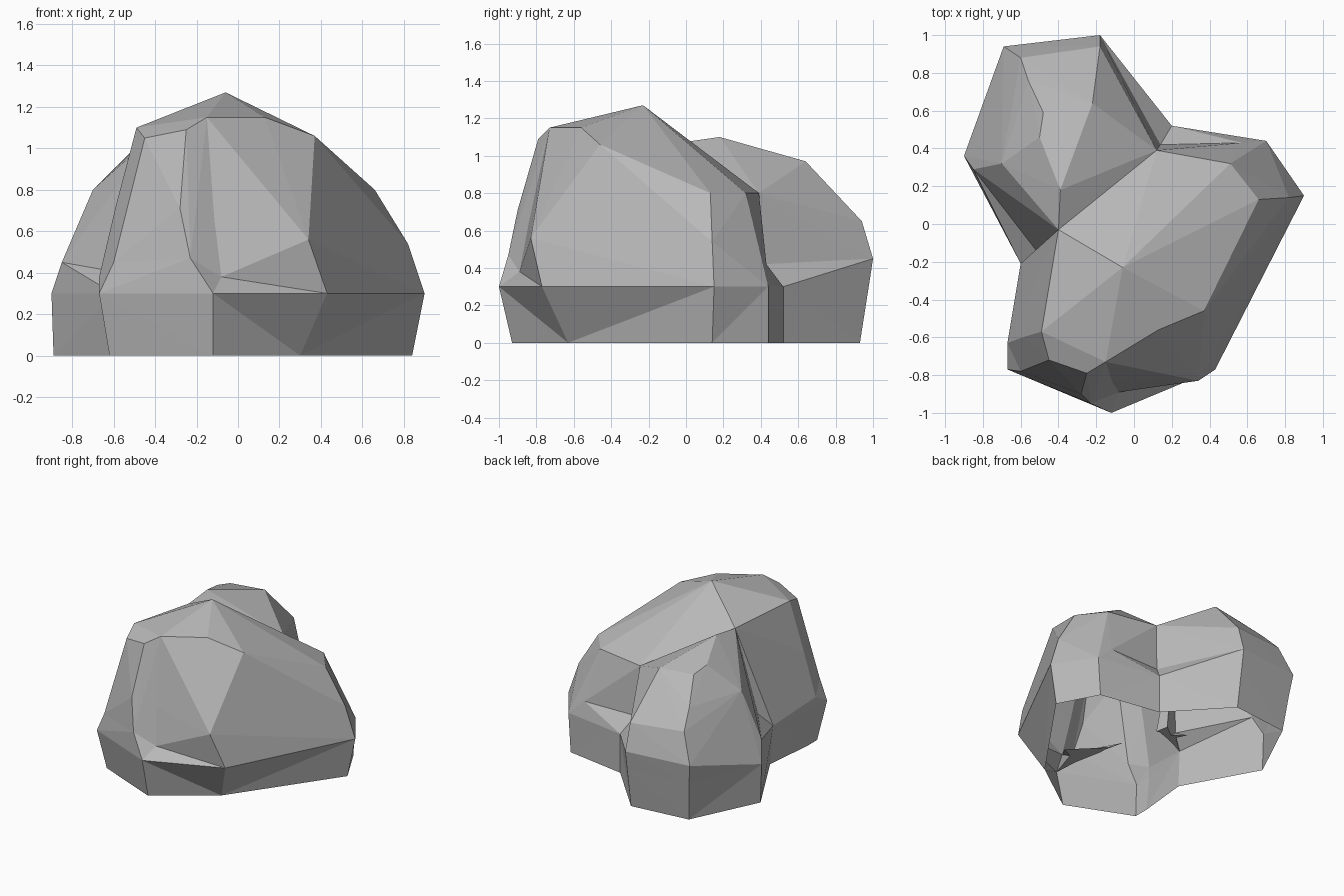
import bpy
import bmesh

default_cube = bpy.data.objects.get("Cube")
if default_cube:
    bpy.data.objects.remove(default_cube, do_unlink=True)


def make_material(name, colour):
    material = bpy.data.materials.new(name)
    material.use_nodes = True
    material.diffuse_color = colour
    shader = material.node_tree.nodes["Principled BSDF"]
    shader.inputs["Base Color"].default_value = colour
    shader.inputs["Roughness"].default_value = 1
    return material


def add_object(name, bm):
    bmesh.ops.recalc_face_normals(bm, faces=bm.faces[:])
    mesh = bpy.data.meshes.new(name)
    bm.to_mesh(mesh)
    bm.free()
    mesh.materials.append(stone)
    block = bpy.data.objects.new(name, mesh)
    bpy.context.collection.objects.link(block)
    return block


def chiselled_block(name, corners, core):
    """Wrap a faceted convex block around its corners and a root sunk in the base."""
    bm = bmesh.new()
    for corner in corners:
        bm.verts.new(corner)
    for x, y in core:
        bm.verts.new((x, y, .2))
    hull = bmesh.ops.convex_hull(bm, input=bm.verts[:])
    spare = set(hull["geom_interior"]) | set(hull["geom_unused"])
    loose = [item for item in spare if isinstance(item, bmesh.types.BMVert)]
    bmesh.ops.delete(bm, geom=loose, context="VERTS")
    return add_object(name, bm)


def flared_base(name, rim, ground):
    """Solid base whose sides fold along the shorter diagonal of each panel."""
    bm = bmesh.new()
    top = [bm.verts.new(point) for point in rim]
    low = [bm.verts.new((x, y, 0)) for x, y in ground]
    for i in range(len(top)):
        a, b, c, d = low[i], low[i - 1], top[i - 1], top[i]
        if (a.co - c.co).length < (b.co - d.co).length:
            panels = (a, b, c), (a, c, d)
        else:
            panels = (a, b, d), (b, c, d)
        for panel in panels:
            bm.faces.new(panel)
    bm.faces.new(top)
    bm.faces.new(reversed(low))
    return add_object(name, bm)


def fuse(target, other):
    """Join another block into the target and discard the spare block."""
    modifier = target.modifiers.new("fuse", "BOOLEAN")
    modifier.operation = "UNION"
    modifier.solver = "EXACT"
    modifier.object = other
    bpy.context.view_layer.objects.active = target
    bpy.ops.object.modifier_apply(modifier=modifier.name)
    bpy.data.objects.remove(other, do_unlink=True)


stone = make_material("grey stone", (.48, .48, .48, 1))

# Rim corners of the base
toe = (-.12, -1, .3)
front_right = (.43, -.77, .3)
right = (.90, .15, .3)
back_right = (.70, .44, .3)
back_notch_rim = (.20, .52, .3)
lobe_right = (-.18, .977, .3)
lobe_left = (-.67, .92, .3)
lobe_side = (-.90, .36, .3)
left_notch_rim = (-.60, -.21, .3)
slab_left = (-.67, -.63, .3)
slab_corner = (-.67, -.77, .3)

# Corners shared by neighbouring blocks
peak = (-.06, -.23, 1.27)
saddle = (-.40, -.03, 1.07)
left_notch = (-.51, -.15, .39)
back_notch = (.12, .39, .8)
back_notch_low = (.14, .42, .42)
shoulder_low = (.57, .43, .42)
lobe_tip = (-.18, 1, .45)
lobe_flank = (-.85, .29, .45)
front_brow = (-.15, -.73, 1.15)
crease = (-.20, -.84, .67)
crease_low = (-.08, -.89, .38)
slab_edge = (-.23, -.95, .47)
slab_edge_left = (-.60, -.78, .45)
slab_side = (-.67, -.63, .38)

rock = flared_base(
    "rock",
    [toe, front_right, right, back_right, back_notch_rim, lobe_right,
     lobe_left, lobe_side, left_notch_rim, slab_left, slab_corner],
    [(-.12, -.93), (.30, -.63), (.84, .14), (.68, .44), (.20, .52), (-.18, .93),
     (-.64, .88), (-.89, .36), (-.58, -.2), (-.62, -.6), (-.62, -.72)])

blocks = [
    # Large block: front right slope, summit and back right shoulder
    chiselled_block(
        "boulder",
        [peak, saddle, front_brow, crease, crease_low, back_notch,
         back_notch_low, shoulder_low, front_right, right, back_right,
         (.37, -.46, 1.06), (.13, -.56, 1.15), (.34, -.83, .56),
         (.66, .13, .8), (.82, .14, .54), (.51, .32, .8)],
        [(.2, -.5), (.5, .1), (.1, .3), (-.3, 0)]),
    # Upright slab at the front left
    chiselled_block(
        "front_slab",
        [peak, saddle, left_notch, left_notch_rim, front_brow, crease,
         crease_low, slab_edge, slab_edge_left, slab_side,
         (-.25, -.79, 1.09), (-.45, -.72, 1.05), (-.49, -.57, 1.1),
         (-.28, -.90, .71), (-.59, -.60, .72)],
        [(-.5, -.5), (-.3, -.6), (-.3, -.1)]),
    chiselled_block(
        "slab_foot",
        [slab_edge, slab_edge_left, crease_low, slab_side, slab_left,
         slab_corner, toe, left_notch_rim],
        [(-.5, -.5), (-.2, -.7), (-.3, -.2)]),
    # Rounded lobe at the back left
    chiselled_block(
        "back_lobe",
        [saddle, left_notch, back_notch, back_notch_low, lobe_tip, lobe_flank,
         lobe_right, lobe_left, lobe_side,
         (-.39, .18, 1.1), (-.50, .46, 1), (-.48, .59, .97), (-.22, .64, .97),
         (-.20, .78, .81), (-.56, .76, .8), (-.18, .94, .65), (-.60, .88, .67),
         (-.69, .94, .45), (-.70, .32, .8)],
        [(-.3, 0), (0, .4), (-.3, .7), (-.6, .4)]),
    # Sloping ledges where the upper blocks step in from the base
    chiselled_block("front_ledge", [crease_low, toe, front_right],
                    [(0, -.6), (.2, -.5)]),
    chiselled_block("shoulder_ledge",
                    [back_notch_low, shoulder_low, back_notch_rim, back_right],
                    [(.2, .3), (.5, .3)]),
    chiselled_block("lobe_ledge",
                    [back_notch_low, lobe_tip, back_notch_rim, lobe_right],
                    [(0, .4), (-.3, .7)]),
    chiselled_block("notch_ledge",
                    [left_notch, lobe_flank, left_notch_rim, lobe_side],
                    [(-.4, 0), (-.6, .4)]),
]
for block in blocks:
    fuse(rock, block)

# Open underside
bm = bmesh.new()
bm.from_mesh(rock.data)
bmesh.ops.remove_doubles(bm, verts=bm.verts[:], dist=.001)
underside = [face for face in bm.faces
             if face.normal.z < -.99 and face.calc_center_median().z < .01]
bmesh.ops.delete(bm, geom=underside, context="FACES")
bm.to_mesh(rock.data)
bm.free()
